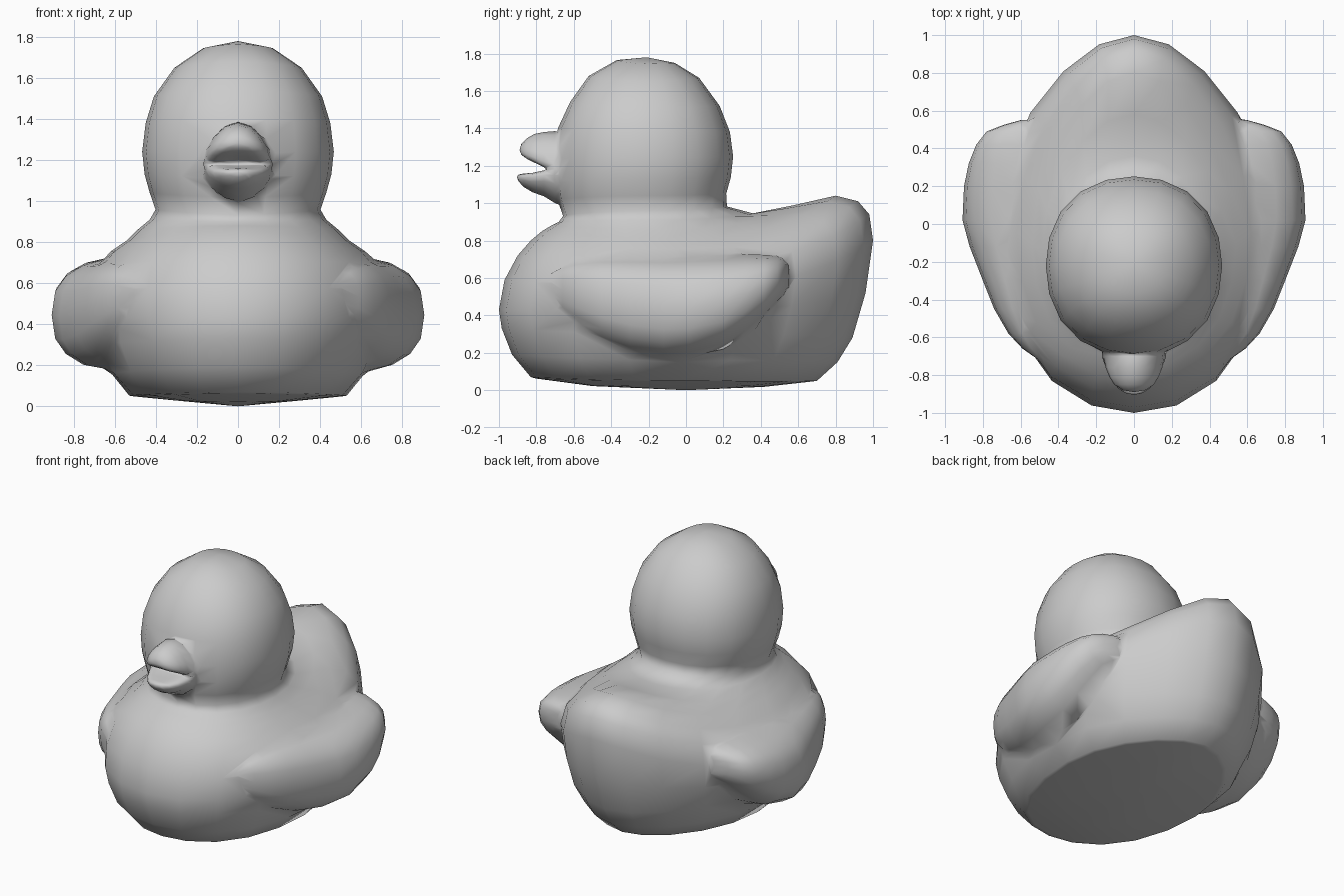
import bpy, bmesh
from math import sin, cos, pi

if "Cube" in bpy.data.objects:
    bpy.data.objects.remove(bpy.data.objects["Cube"])


def skin(name, rings, start=None, end=None):
    """Bridge closed rings of points, closing the ends with a fan or a face."""
    bm = bmesh.new()
    loops = [[bm.verts.new(p) for p in r] for r in rings]
    for a, b in zip(loops, loops[1:]):
        for i in range(len(a)):
            j = (i + 1) % len(a)
            bm.faces.new((a[i], a[j], b[j], b[i]))
    for loop, tip in ((loops[0], start), (loops[-1], end)):
        if tip is None:
            bm.faces.new(loop)
        else:
            v = bm.verts.new(tip)
            for i in range(len(loop)):
                bm.faces.new((loop[i], loop[(i + 1) % len(loop)], v))
    bmesh.ops.recalc_face_normals(bm, faces=bm.faces[:])
    me = bpy.data.meshes.new(name)
    bm.to_mesh(me)
    bm.free()
    ob = bpy.data.objects.new(name, me)
    bpy.context.collection.objects.link(ob)
    return ob


def oval_ring(front, side, back, cy, n=20):
    """Ring passing through a front (y,z), side (x,z) and back (y,z) point.
    Long backs taper towards the tail; other diagonals bulge slightly."""
    taper = .2 * min(1, max(0, (back[0] - .35) / .45))
    pts = []
    for i in range(n):
        a = 2 * pi * i / n
        s, c = sin(a), cos(a)
        tail = taper if s > 0 else 0
        ey, ez = back if s >= 0 else front
        bulge = 1 + (0 if tail else .03 * sin(2 * a) ** 2)
        w = abs(s) ** (2.7 if tail else 2)
        pts.append((side[0] * c * bulge * (1 - tail * s * s),
                    cy + (ey - cy) * abs(s) * bulge,
                    side[1] * (1 - w) + ez * w))
    return pts


def y_section(y, cx, cz, hw, hh, n=16, power=2.0, sag=0.0):
    """Rounded cross-section standing across the y axis."""
    pts = []
    for i in range(n):
        a = 2 * pi * i / n
        x = hw * (1 if cos(a) >= 0 else -1) * abs(cos(a)) ** (2 / power)
        z = hh * (1 if sin(a) >= 0 else -1) * abs(sin(a)) ** (2 / power)
        pts.append((cx + x, y, cz + z - sag * x * x))
    return pts


def fuse(base, part):
    """Union a part into the base so the surface runs on without a gap."""
    m = base.modifiers.new("union", 'BOOLEAN')
    m.operation, m.solver, m.object = 'UNION', 'EXACT', part
    bpy.context.view_layer.objects.active = base
    bpy.ops.object.modifier_apply(modifier=m.name)
    bpy.data.objects.remove(part)


# body with raised tail, running through the neck into the head
profile = [
    ((-.50, .022), (.30, .028), (.42, .018), -.03),
    ((-.80, .062), (.505, .048), (.67, .046), -.03),
    ((-.83, .07), (.53, .052), (.70, .05), -.03),
    ((-.93, .19), (.63, .16), (.81, .15), -.02),
    ((-.985, .33), (.69, .30), (.89, .28), 0),
    ((-1.0, .43), (.72, .43), (.96, .52), 0),
    ((-.97, .59), (.73, .55), (1.0, .80), 0),
    ((-.90, .72), (.69, .68), (.98, .94), -.02),
    ((-.83, .80), (.62, .755), (.92, 1.01), -.05),
    ((-.77, .85), (.54, .81), (.80, 1.04), -.1),
    ((-.72, .88), (.49, .86), (.58, .99), -.15),
    ((-.68, .90), (.43, .91), (.36, .945), -.2),
    ((-.655, .92), (.395, .95), (.19, .975), -.22),
    ((-.685, 1.02), (.43, 1.04), (.215, 1.05), -.22),
    ((-.70, 1.12), (.455, 1.13), (.24, 1.14), -.22),
    ((-.70, 1.24), (.467, 1.24), (.252, 1.25), -.22),
    ((-.685, 1.40), (.45, 1.38), (.235, 1.38), -.22),
    ((-.62, 1.54), (.41, 1.51), (.18, 1.52), -.22),
    ((-.52, 1.68), (.31, 1.65), (.07, 1.67), -.22),
    ((-.37, 1.765), (.17, 1.745), (-.06, 1.75), -.21),
]
body = skin("body_and_head", [oval_ring(*p) for p in profile],
            (0, 0, 0), (0, -.21, 1.78))

# wings: y, outer x, bottom z, top z
wing = [(-.73, .49, .48, .62), (-.66, .59, .40, .67), (-.58, .665, .33, .70),
        (-.45, .74, .25, .72), (-.30, .80, .19, .725),
        (-.12, .87, .155, .725), (.02, .908, .16, .73), (.20, .90, .21, .735),
        (.32, .875, .29, .735), (.42, .835, .38, .73), (.49, .78, .46, .72),
        (.525, .69, .50, .71), (.55, .60, .52, .70)]
for side in (1, -1):
    fuse(body, skin("wing",
         [y_section(y, side * .45, (b + t) / 2, x - .45, (t - b) / 2, 20, 2.6)
          for y, x, b, t in wing]))

# beak halves: y, centre z, half width, half height
upper = [(-.55, 1.285, .17, .10), (-.70, 1.285, .165, .10),
         (-.76, 1.29, .15, .09), (-.81, 1.295, .13, .075),
         (-.85, 1.292, .105, .055), (-.88, 1.288, .065, .03)]
lower = [(-.55, 1.09, .17, .10), (-.70, 1.095, .165, .095),
         (-.76, 1.105, .15, .068), (-.82, 1.11, .12, .052),
         (-.87, 1.123, .085, .035), (-.895, 1.135, .05, .018)]
fuse(body, skin("mouth", [y_section(y, 0, 1.18, w, h) for y, w, h in
                          ((-.55, .172, .12), (-.70, .17, .11),
                           (-.745, .155, .06))]))
fuse(body, skin("upper_beak", [y_section(y, 0, z, w, h, sag=3)
                               for y, z, w, h in upper], end=(0, -.89, 1.283)))
fuse(body, skin("lower_beak", [y_section(y, 0, z, w, h, sag=-2)
                               for y, z, w, h in lower], end=(0, -.905, 1.14)))

# clean the joins, soften them a little and shade smooth
bm = bmesh.new()
bm.from_mesh(body.data)
bmesh.ops.remove_doubles(bm, verts=bm.verts[:], dist=.012)
bmesh.ops.recalc_face_normals(bm, faces=bm.faces[:])
seams = [v for v in bm.verts if any(
    len(e.link_faces) == 2 and e.calc_face_angle_signed(0) < -.5
    for e in v.link_edges)]
for _ in range(2):
    bmesh.ops.smooth_vert(bm, verts=seams, factor=.4,
                          use_axis_x=True, use_axis_y=True, use_axis_z=True)
for f in bm.faces:
    f.smooth = True
bm.to_mesh(body.data)
bm.free()
